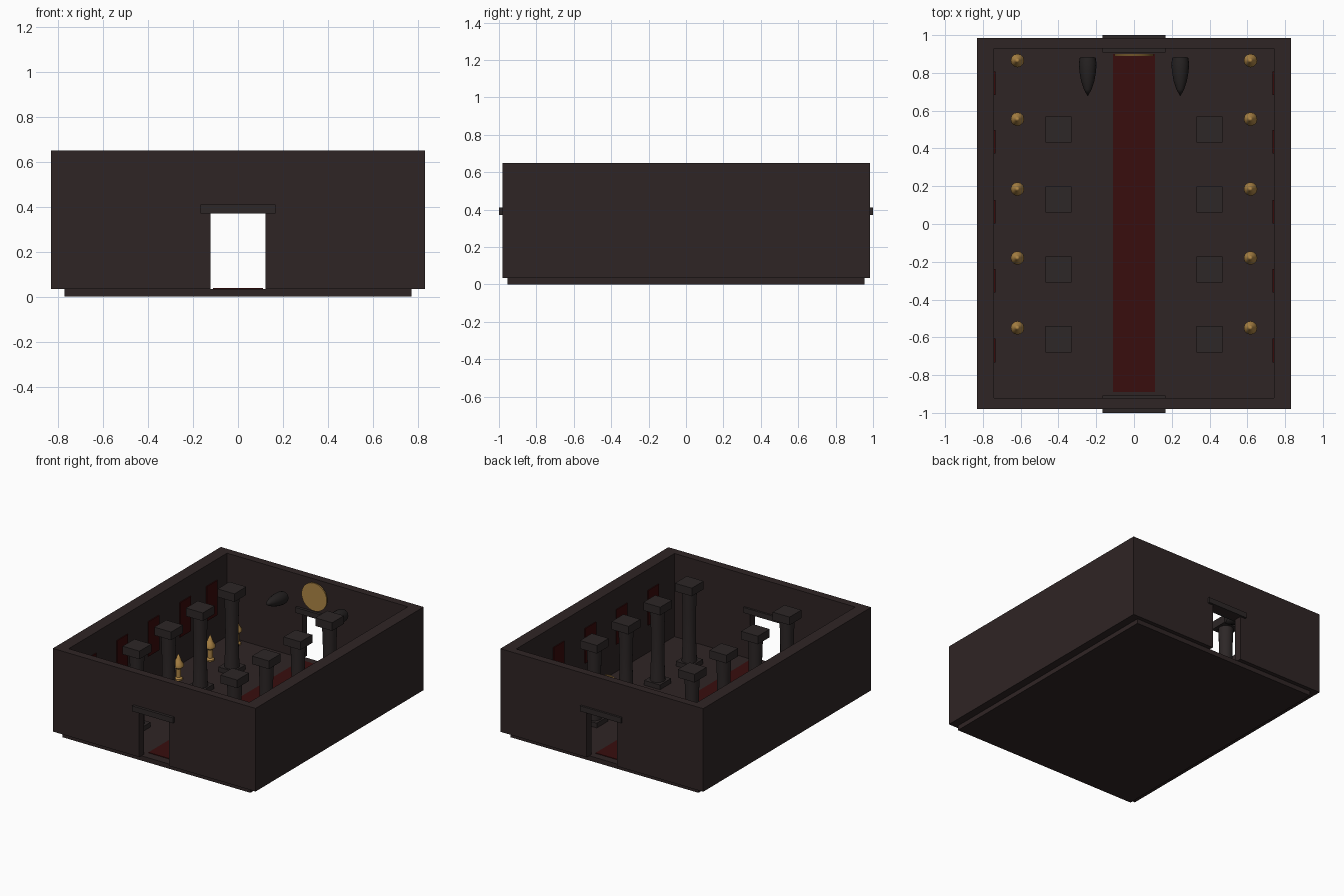
import bpy, bmesh, math
from mathutils import Vector, Matrix

cube = bpy.data.objects.get("Cube")
if cube:
    bpy.data.objects.remove(cube, do_unlink=True)


def material(name, rgb):
    m = bpy.data.materials.new(name)
    m.use_nodes = True
    m.diffuse_color = (*rgb, 1)
    bsdf = next(n for n in m.node_tree.nodes if n.type == 'BSDF_PRINCIPLED')
    bsdf.inputs["Base Color"].default_value = (*rgb, 1)
    return m


STONE = material("dark stone", (0.028, 0.018, 0.018))
PILLAR = material("pillar stone", (0.026, 0.020, 0.020))
HORN = material("black horn", (0.018, 0.015, 0.015))
CARPET = material("carpet red", (0.040, 0.004, 0.004))
BANNER = material("banner red", (0.040, 0.003, 0.003))
GOLD = material("gold", (0.420, 0.235, 0.060))


def finish(name, bm, mat, smooth=False):
    bmesh.ops.recalc_face_normals(bm, faces=bm.faces)
    me = bpy.data.meshes.new(name)
    bm.to_mesh(me)
    bm.free()
    me.materials.append(mat)
    ob = bpy.data.objects.new(name, me)
    bpy.context.collection.objects.link(ob)
    if smooth:
        bpy.ops.object.select_all(action='DESELECT')
        ob.select_set(True)
        bpy.context.view_layer.objects.active = ob
        bpy.ops.object.shade_smooth_by_angle(angle=math.radians(35))
    return ob


def box(name, x, y, z, mat):
    """Box from (low, high) ranges on each axis."""
    bm = bmesh.new()
    bmesh.ops.create_cube(bm, size=1)
    for v in bm.verts:
        v.co = [lo + (c + 0.5) * (hi - lo) for c, (lo, hi) in zip(v.co, (x, y, z))]
    return finish(name, bm, mat)


def lathe(name, profile, steps, mat, place, turn=None):
    """Spin (radius, height) points round z, then turn and place."""
    bm = bmesh.new()
    vs = [bm.verts.new((r, 0, h)) for r, h in profile]
    edges = [bm.edges.new(pair) for pair in zip(vs, vs[1:])]
    bmesh.ops.spin(bm, geom=vs + edges, axis=(0, 0, 1), cent=(0, 0, 0),
                   angle=math.tau, steps=steps)
    bmesh.ops.remove_doubles(bm, verts=bm.verts, dist=0.0001)
    bmesh.ops.transform(bm, verts=bm.verts,
                        matrix=Matrix.Translation(place) @ (turn or Matrix()))
    return finish(name, bm, mat, True)


FLOOR, TOP = 0.035, 0.65
DOOR_W, DOOR_H = 0.123, 0.37

# Floor slab and carpet
box("floor", (-0.77, 0.77), (-0.955, 0.955), (0, FLOOR), STONE)
box("carpet", (-0.11, 0.11), (-0.89, 0.90), (FLOOR, 0.039), CARPET)

# Side walls
for side, s in (("left", 1), ("right", -1)):
    box(side + "_wall", sorted((s * 0.74, s * 0.83)), (-0.922, 0.928), (FLOOR, TOP), STONE)


# End walls with doorways, and lintels
def door_wall(name, y0, y1):
    half = [(DOOR_W, FLOOR), (0.83, FLOOR), (0.83, TOP)]
    outline = half + [(-x, z) for x, z in reversed(half)]
    outline += [(-DOOR_W, DOOR_H), (DOOR_W, DOOR_H)]
    bm = bmesh.new()
    face = bm.faces.new([bm.verts.new((x, y0, z)) for x, z in outline])
    out = bmesh.ops.extrude_face_region(bm, geom=[face])
    moved = [g for g in out["geom"] if isinstance(g, bmesh.types.BMVert)]
    bmesh.ops.translate(bm, verts=moved, vec=(0, y1 - y0, 0))
    bmesh.ops.triangulate(bm, faces=[f for f in bm.faces if len(f.verts) > 4])
    finish(name, bm, STONE)


door_wall("front_wall", -0.98, -0.922)
door_wall("back_wall", 0.928, 0.985)
for end, s in (("front", -1), ("back", 1)):
    box(end + "_lintel", (-0.167, 0.167), sorted((s * 0.908, s)), (DOOR_H, 0.41), PILLAR)

# Two rows of columns: plinth, shaft, capital
shaft = [(0, 0.07), (0.052, 0.07), (0.047, 0.2), (0.045, 0.33),
         (0.047, 0.46), (0.052, 0.588), (0, 0.588)]
for side, s in (("left", 1), ("right", -1)):
    for i in range(4):
        x, y = s * 0.4, 0.5 - 0.37 * i
        tag = f"{side}_column_{i + 1}"
        for part, h, z in (("plinth", 0.065, (FLOOR, 0.07)), ("capital", 0.069, (0.588, 0.648))):
            box(f"{tag}_{part}", (x - h, x + h), (y - h, y + h), z, PILLAR)
        lathe(tag + "_shaft", shaft, 16, PILLAR, (x, y, 0))

# Standing lamps and wall banners
lamp = [(0, FLOOR), (0.03, FLOOR), (0.03, 0.045), (0.018, 0.055), (0.018, 0.115),
        (0.036, 0.13), (0.036, 0.15), (0.022, 0.17), (0.012, 0.2), (0, 0.225)]
for side, s in (("left", 1), ("right", -1)):
    for i, y in enumerate((0.865, 0.555, 0.185, -0.18, -0.55)):
        lathe(f"{side}_lamp_{i + 1}", lamp, 12, GOLD, (s * 0.617, y, 0))
        box(f"{side}_banner_{i + 1}", sorted((s * 0.733, s * 0.74)),
            (y - 0.183, y - 0.057), (0.24, 0.497), BANNER)

# Gold disc above the back doorway
forward = Matrix.Rotation(math.radians(90), 4, 'X')
disc = [(0, -0.005), (0.103, -0.005), (0.103, 0.005), (0, 0.005)]
lathe("gold_disc", disc, 48, GOLD, (0, 0.895, 0.537), forward)

# Pointed horns beside the disc
horn = [(0, 0), (0.042, 0), (0.047, 0.03), (0.044, 0.075), (0.035, 0.125),
        (0.02, 0.17), (0, 0.205)]
tilt = Matrix.Rotation(math.radians(83), 4, 'X')
for side, s in (("left", 1), ("right", -1)):
    lathe(side + "_horn", horn, 16, HORN, (s * 0.245, 0.88, 0.475), tilt)
